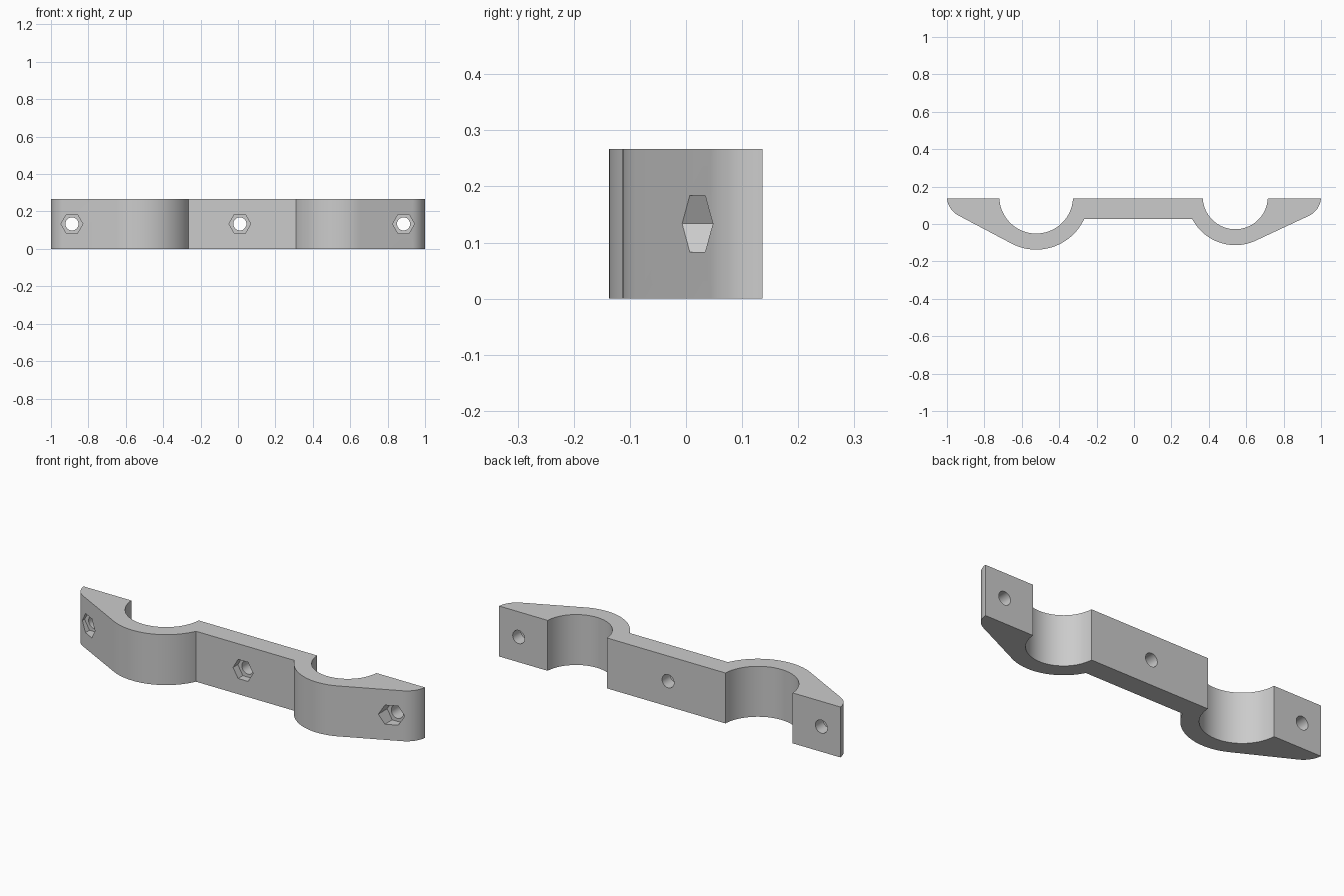
import bpy, bmesh
from math import asin, sin, cos, pi
from mathutils import Vector

if "Cube" in bpy.data.objects:
    bpy.data.objects.remove(bpy.data.objects["Cube"])

HEIGHT = 0.267
AXIS_Y, BACK_Y, BAR_Y = 0.146, 0.136, 0.028   # arc centres, back plane, front of the bar
FLOOR_Y = 0.068                               # floor of the nut pockets

grey = bpy.data.materials.new("light grey")
grey.use_nodes = True
colour = (0.6, 0.6, 0.6, 1)
grey.diffuse_color = colour
grey.node_tree.nodes["Principled BSDF"].inputs["Base Color"].default_value = colour


def prism(name, points, direction):
    """Solid made by sweeping a flat outline along a direction."""
    bm = bmesh.new()
    face = bm.faces.new([bm.verts.new(p) for p in points])
    swept = bmesh.ops.extrude_face_region(bm, geom=[face])["geom"]
    moved = [v for v in swept if isinstance(v, bmesh.types.BMVert)]
    bmesh.ops.translate(bm, verts=moved, vec=Vector(direction))
    bmesh.ops.recalc_face_normals(bm, faces=bm.faces)
    mesh = bpy.data.meshes.new(name)
    bm.to_mesh(mesh)
    bm.free()
    mesh.materials.append(grey)
    obj = bpy.data.objects.new(name, mesh)
    bpy.context.collection.objects.link(obj)
    return obj


def arc(x, r, start, end, steps=40):
    angles = [start + (end - start) * i / steps for i in range(steps + 1)]
    return [(x + r * cos(a), AXIS_Y + r * sin(a), 0) for a in angles]


def dip(r, y):
    """Angle below the arc axis at which a circle reaches depth y."""
    return asin((AXIS_Y - y) / r)


# Outline: rounded tips joined by tangents to two pipe saddles and a straight bar
TIP_X, TIP_R = 0.887, 0.113
left_x, left_in, left_out = -0.523, 0.197, 0.283
right_x, right_in, right_out = 0.5415, 0.174, 0.259
left_tan = 1.5 * pi - asin((left_out - TIP_R) / (TIP_X + left_x))
right_tan = 1.5 * pi + asin((right_out - TIP_R) / (TIP_X - right_x))
tip_end = dip(TIP_R, BACK_Y)

outline = arc(-TIP_X, TIP_R, pi + tip_end, left_tan, 16)
outline += arc(left_x, left_out, left_tan, 2 * pi - dip(left_out, BAR_Y))
outline += arc(right_x, right_out, pi + dip(right_out, BAR_Y), right_tan)
outline += arc(TIP_X, TIP_R, right_tan, 2 * pi - tip_end, 16)
for x, r in ((right_x, right_in), (left_x, left_in)):
    a = dip(r, BACK_Y)
    outline += arc(x, r, 2 * pi - a, pi + a, 56)

clamp = prism("double_pipe_clamp", outline, (0, 0, HEIGHT))


def bore(name, x, r, sides, y0, y1):
    """Cut a straight hole with the given number of sides along y."""
    ring = [(x + r * cos(2 * pi * i / sides), y0,
             HEIGHT / 2 + r * sin(2 * pi * i / sides)) for i in range(sides)]
    cutter = prism(name, ring, (0, y1 - y0, 0))
    cutter.hide_render = True
    mod = clamp.modifiers.new(name, "BOOLEAN")
    mod.operation = "DIFFERENCE"
    mod.solver = "EXACT"
    mod.object = cutter
    bpy.context.view_layer.objects.active = clamp
    bpy.ops.object.modifier_apply(modifier=mod.name)
    bpy.data.objects.remove(cutter)


# Bolt holes with hexagonal nut pockets in the front
for x in (-0.888, 0.01, 0.885):
    bore("nut_pocket", x, 0.0585, 6, -0.3, FLOOR_Y)
    bore("bolt_hole", x, 0.035, 32, -0.3, 0.3)

# Smooth curved walls with crisp edges
for obj in bpy.context.selected_objects:
    obj.select_set(False)
clamp.select_set(True)
bpy.context.view_layer.objects.active = clamp
bpy.ops.object.shade_smooth_by_angle(angle=pi / 7)
